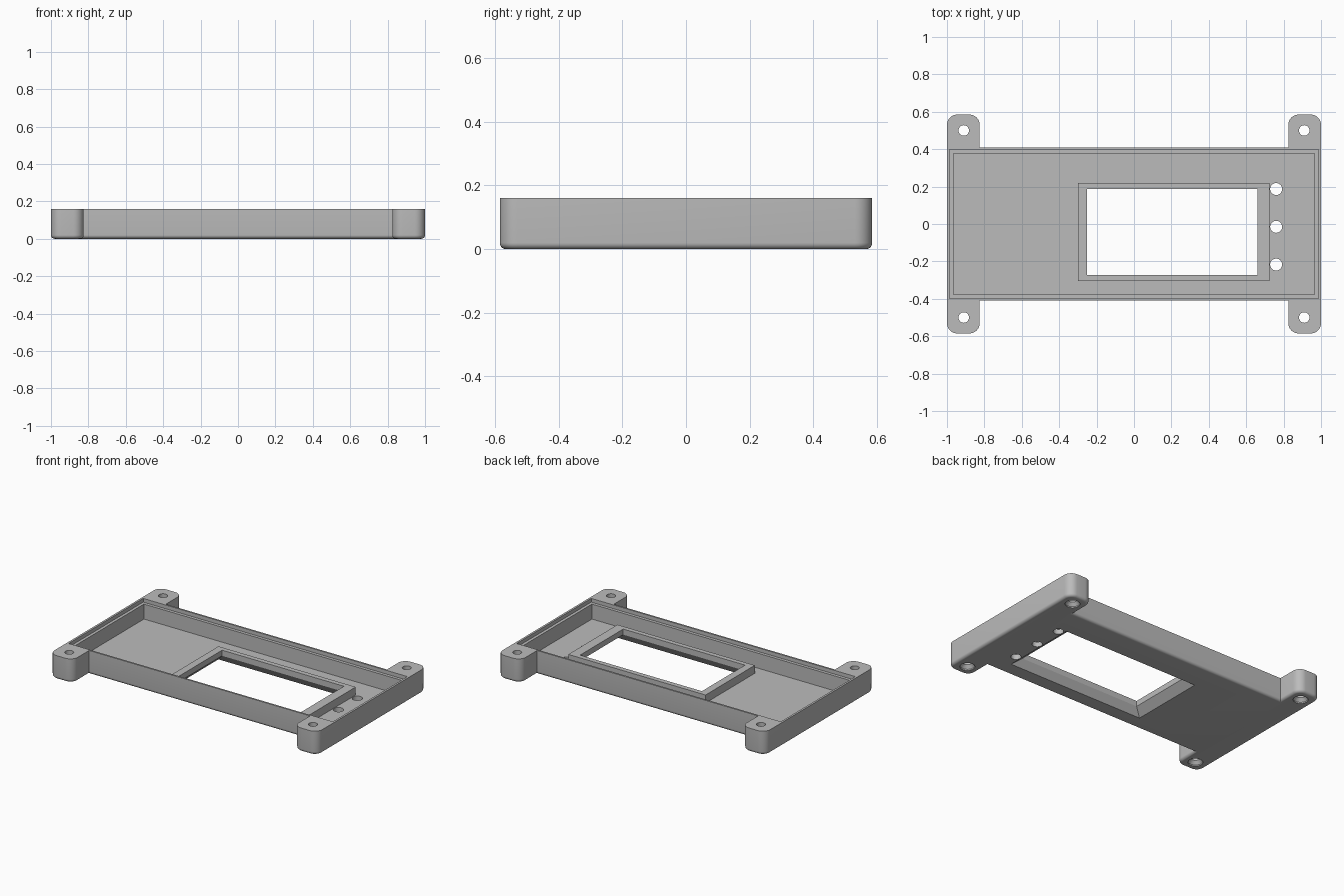
import bpy, bmesh, math

if "Cube" in bpy.data.objects:
    bpy.data.objects.remove(bpy.data.objects["Cube"])

HEIGHT, FLOOR = 0.16, 0.034
HALF_X, HALF_Y, TAB_Y, TAB_X = 1.0, 0.41, 0.585, 0.825
CORNER, FILLET = 0.055, 0.02

grey = bpy.data.materials.new("plain grey")
grey.use_nodes = True
grey.diffuse_color = (0.5, 0.5, 0.5, 1)
grey.node_tree.nodes["Principled BSDF"].inputs["Base Color"].default_value = (0.5, 0.5, 0.5, 1)


def loft(name, rings, cap=True):
    """Skin a stack of equal-length point rings; close it with caps or into a loop."""
    bm = bmesh.new()
    loops = [[bm.verts.new(p) for p in ring] for ring in rings]
    pairs = list(zip(loops, loops[1:])) + ([] if cap else [(loops[-1], loops[0])])
    n = len(loops[0])
    for a, b in pairs:
        for i in range(n):
            j = (i + 1) % n
            bm.faces.new((a[i], a[j], b[j], b[i]))
    if cap:
        bm.faces.new(loops[0][::-1])
        bm.faces.new(loops[-1])
    bmesh.ops.recalc_face_normals(bm, faces=bm.faces)
    mesh = bpy.data.meshes.new(name)
    bm.to_mesh(mesh)
    bm.free()
    mesh.materials.append(grey)
    obj = bpy.data.objects.new(name, mesh)
    bpy.context.collection.objects.link(obj)
    return obj


def rect(x0, x1, y0, y1, z):
    return [(x0, y0, z), (x1, y0, z), (x1, y1, z), (x0, y1, z)]


def circle(x, y, r, z, n=32):
    return [(x + r * math.cos(2 * math.pi * i / n),
             y + r * math.sin(2 * math.pi * i / n), z) for i in range(n)]


def outline(inset, z, steps=8):
    """Tray outline with four rounded mounting tabs, shrunk by inset."""
    r = CORNER - inset
    top = TAB_Y - inset - r
    quarter = []
    for cx, start in ((HALF_X - inset - r, 0), (TAB_X + inset + r, 90)):
        for i in range(steps + 1):
            a = math.radians(start + 90 * i / steps)
            quarter.append((cx + r * math.cos(a), top + r * math.sin(a)))
    quarter.append((TAB_X + inset, HALF_Y - inset))
    points = []
    for sx, sy in ((1, 1), (-1, 1), (-1, -1), (1, -1)):
        part = quarter if sx * sy > 0 else quarter[::-1]
        points += [(sx * x, sy * y, z) for x, y in part]
    return points


# Tray block with a rounded bottom edge
rings = []
for i in range(7):
    a = math.radians(90 * i / 6)
    rings.append(outline(FILLET * (1 - math.sin(a)), FILLET * (1 - math.cos(a))))
tray = loft("tray", rings + [outline(0, HEIGHT)])

# Cutters: lid recess, main pocket, window opening
WINDOW_OUT = (-0.30, 0.725, -0.305, 0.22)
WINDOW_IN = (-0.25, 0.66, -0.273, 0.187)
cuts = []
for x0, x1, y0, y1, low, high in (
        (-0.986, 0.986, -0.398, 0.398, 0.135, 0.3),
        (-0.966, 0.966, -0.377, 0.377, FLOOR, 0.25),
        (*WINDOW_OUT, -0.1, 0.1)):
    cuts.append(loft("cutter", [rect(x0, x1, y0, y1, z) for z in (low, high)]))

# Cutters: indicator holes beside the window
for y in (0.187, -0.015, -0.217):
    cuts.append(loft("cutter", [circle(0.76, y, 0.032, z) for z in (-0.1, 0.1)]))

# Cutters: countersunk screw holes in the tabs
for sx in (-1, 1):
    for sy in (-1, 1):
        steps = ((0.046, -0.05), (0.046, 0.008), (0.028, 0.03), (0.028, 0.3))
        cuts.append(loft("cutter", [circle(sx * 0.91, sy * 0.5, r, z) for r, z in steps]))

bpy.context.view_layer.objects.active = tray
for cutter in cuts:
    mod = tray.modifiers.new("cut", "BOOLEAN")
    mod.operation, mod.solver, mod.object = "DIFFERENCE", "EXACT", cutter
    bpy.ops.object.modifier_apply(modifier=mod.name)
    bpy.data.objects.remove(cutter)

# Raised window frame, chamfered on the underside
frame = loft("window_frame", [
    rect(*WINDOW_OUT, 0), rect(*WINDOW_OUT, 0.088),
    rect(*WINDOW_IN, 0.088), rect(*WINDOW_IN, 0.05)], cap=False)

bpy.ops.object.select_all(action="DESELECT")
tray.select_set(True)
bpy.ops.object.shade_smooth_by_angle(angle=math.radians(30))
